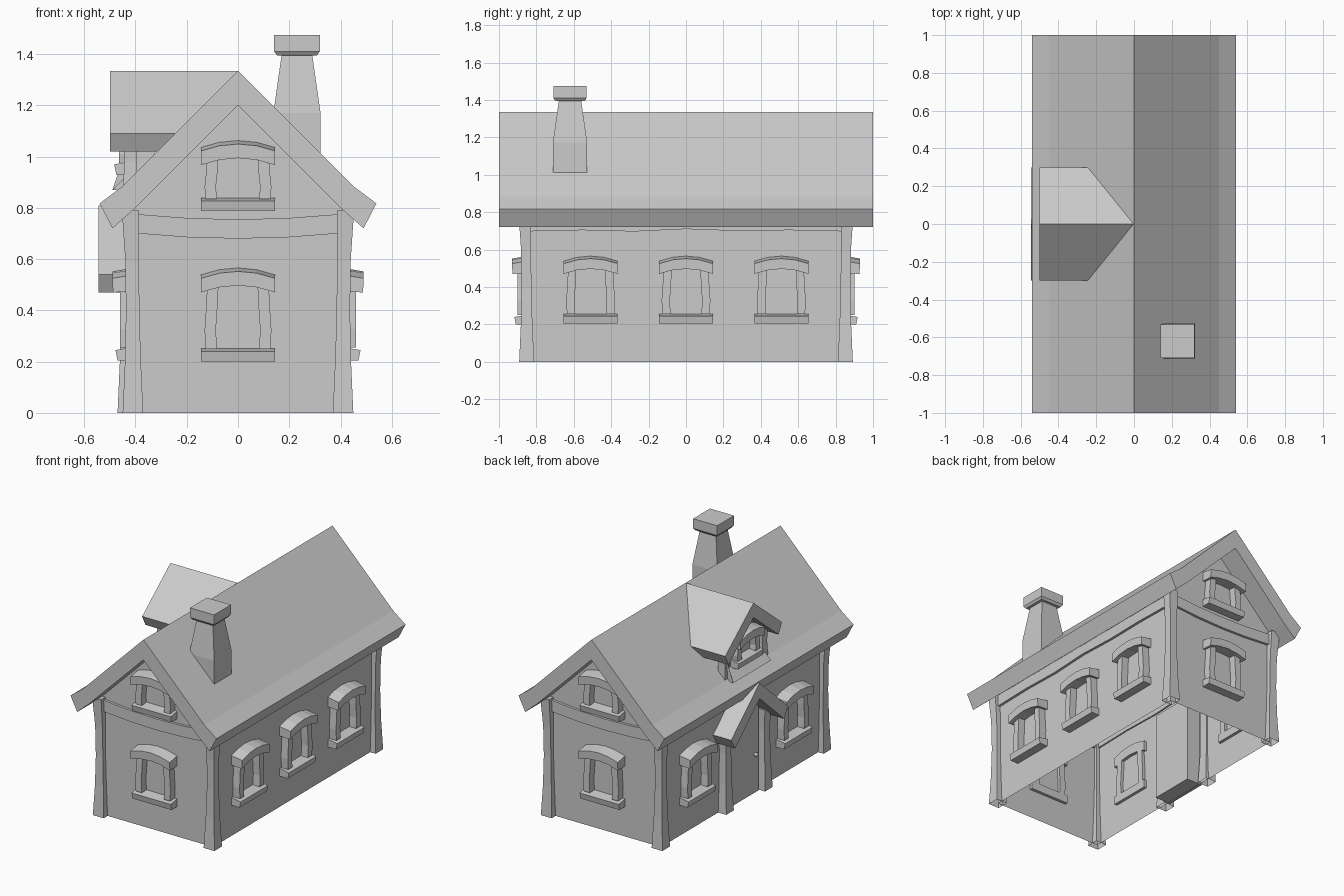
import bpy, bmesh
from math import radians
from mathutils import Matrix, Vector

if "Cube" in bpy.data.objects:
    bpy.data.objects.remove(bpy.data.objects["Cube"])


def finish(name, bm, matrix=Matrix()):
    bmesh.ops.recalc_face_normals(bm, faces=bm.faces)
    me = bpy.data.meshes.new(name)
    bm.to_mesh(me)
    bm.free()
    ob = bpy.data.objects.new(name, me)
    ob.matrix_world = matrix
    bpy.context.collection.objects.link(ob)
    return ob


def loft(bm, rings, start=True, end=True):
    """Skin a list of equal-length closed rings."""
    vs = [[bm.verts.new(p) for p in r] for r in rings]
    n = len(vs[0])
    for a, b in zip(vs, vs[1:]):
        for i in range(n):
            bm.faces.new((a[i], a[(i + 1) % n], b[(i + 1) % n], b[i]))
    if start:
        bm.faces.new(vs[0][::-1])
    if end:
        bm.faces.new(vs[-1])


def rect(cx, cy, hx, hy, z):
    return [(cx - hx, cy - hy, z), (cx + hx, cy - hy, z),
            (cx + hx, cy + hy, z), (cx - hx, cy + hy, z)]


def chevron(right):
    """Mirror the right half (outer apex .. inner apex) into a closed roof profile."""
    return right + [(-u, z) for u, z in right[-2:0:-1]]


def window(name, loc, angle, jamb_top, half=0.145):
    """Sill, two slightly bent jambs and an arched lintel; outward is local -y."""
    bm = bmesh.new()
    loft(bm, [[(u, 0.02, 0.0), (u, -0.06, -0.005 + 0.005),
               (u, -0.068, 0.04), (u, 0.02, 0.055)] for u in (-half, half)])
    for s in (-1, 1):
        c = half * 0.72
        rows = [(0.04, 0.0), (0.33, 0.004), (0.67, -0.002), (1.0, -0.006)]
        top = jamb_top + 0.02
        loft(bm, [rect(s * (c + d), -0.015, 0.022, 0.035, 0.04 + t * (top - 0.04)) for t, d in rows])
    rings = []
    for i in range(5):
        t = i / 2 - 1
        rise = 0.027 * (1 - t * t)
        z = jamb_top + rise
        rings.append([(t * half, 0.02, z), (t * half, -0.078, z - 0.005),
                      (t * half, -0.08, z + 0.05), (t * half, 0.02, z + 0.067)])
    loft(bm, rings)
    finish(name, bm, Matrix.Translation(loc) @ Matrix.Rotation(radians(angle), 4, 'Z'))


def post(name, x, y, rows, sx=1, sy=1):
    """Tapered post; rows are (z, outward shift, half width)."""
    bm = bmesh.new()
    loft(bm, [rect(x + sx * d, y + sy * d, h, h, z) for z, d, h in rows], start=False)
    finish(name, bm)


WX, WY = 0.41, 0.85

# Walls: open shell with two gables
bm = bmesh.new()
gable = [(-WX, 0), (WX, 0), (WX, 0.8), (0, 1.2), (-WX, 0.8)]
f, b = [[bm.verts.new((x, y, z)) for x, z in gable] for y in (-WY, WY)]
bm.faces.new(f)
bm.faces.new(b[::-1])
for i, j in ((1, 2), (4, 0)):
    bm.faces.new((f[i], f[j], b[j], b[i]))
finish("walls", bm)

# Main roof
bm = bmesh.new()
prof = chevron([(0, 1.335), (0.45, 0.885), (0.54, 0.817), (0.49, 0.72), (0.40, 0.80), (0, 1.2)])
loft(bm, [[(x, y, z) for x, z in prof] for y in (-1, 1)])
finish("main_roof", bm)

# Corner posts
rows = [(0, 0, 0.04), (0.2, 0, 0.031), (0.4, 0.001, 0.026), (0.6, 0.003, 0.027), (0.79, 0.01, 0.033)]
for sx in (-1, 1):
    for sy in (-1, 1):
        post("corner_post", sx * WX, sy * 0.852, rows, sx, sy)

# Sagging beams on the gables, slightly arched beams under the eaves
for s in (-1, 1):
    bm = bmesh.new()
    rings = []
    for i in range(5):
        t = i / 2 - 1
        z = 0.68 + 0.02 * t * t
        y0, y1 = s * (WY - 0.01), s * (WY + 0.017)
        rings.append([(t * 0.39, y0, z), (t * 0.39, y1, z),
                      (t * 0.39, y1, z + 0.075), (t * 0.39, y0, z + 0.075)])
    loft(bm, rings)
    finish("gable_beam", bm)
    bm = bmesh.new()
    rings = []
    for i, z in enumerate((0.698, 0.704, 0.697, 0.71, 0.7, 0.704, 0.698)):
        y = -0.83 + i * 1.66 / 6
        x0, x1 = s * (WX - 0.01), s * (WX + 0.017)
        rings.append([(x0, y, z), (x1, y, z), (x1, y, 0.775), (x0, y, 0.775)])
    loft(bm, rings)
    finish("eave_beam", bm)

# Windows
for angle, y in ((0, -WY), (180, WY)):
    window("gable_window", (0, y, 0.20), angle, 0.275)
    window("attic_window", (0, y, 0.787), angle, 0.185)
for y in (-0.51, 0, 0.51):
    window("right_window", (WX, y, 0.205), 90, 0.27)
    if y:
        window("left_window", (-WX, y, 0.205), -90, 0.27)

# Chimney with flared base and cap
bm = bmesh.new()
stack = [(1.0, 0.092), (1.17, 0.092), (1.395, 0.06), (1.395, 0.078), (1.41, 0.089), (1.475, 0.089)]
loft(bm, [rect(0.23, -0.62, h, h, z) for z, h in stack])
finish("chimney", bm)

# Dormer roof, cut at the back along the main roof slope
bm = bmesh.new()
prof = chevron([(0, 1.333), (0.3, 1.09), (0.265, 1.02), (0, 1.235)])
loft(bm, [[(-0.5, y, z) for y, z in prof], [(z - 1.335, y, z) for y, z in prof]])
finish("dormer_roof", bm)

# Dormer wall, its posts and window
bm = bmesh.new()
prof = [(-0.2, 0.87), (0.2, 0.87), (0.2, 1.08), (0, 1.24), (-0.2, 1.08)]
loft(bm, [[(-0.42, y, z) for y, z in prof], [(z - 1.36, y, z) for y, z in prof]])
finish("dormer_wall", bm)
for s in (-1, 1):
    post("dormer_post", -0.42, s * 0.2, [(0.87, 0, 0.028), (0.98, 0, 0.024), (1.08, 0, 0.026)])
window("dormer_window", (-0.415, 0, 0.93), -90, 0.14, 0.13)

# Porch roof over the door
bm = bmesh.new()
prof = chevron([(0, 0.81), (0.3, 0.54), (0.26, 0.47), (0, 0.705)])
loft(bm, [[(x, y, z) for y, z in prof] for x in (-0.545, -0.405)])
finish("porch_roof", bm)

# Door, door posts and knob
bm = bmesh.new()
loft(bm, [rect(-0.37, 0, 0.06, 0.155, z) for z in (0.002, 0.6)])
finish("door", bm)
for s in (-1, 1):
    post("door_post", -0.43, s * 0.205,
         [(0, 0, 0.04), (0.2, 0, 0.031), (0.4, 0, 0.028), (0.54, 0, 0.033)])
bm = bmesh.new()
bmesh.ops.create_uvsphere(bm, u_segments=10, v_segments=6, radius=0.014,
                          matrix=Matrix.Translation(Vector((-0.442, -0.11, 0.26))))
finish("door_knob", bm)
